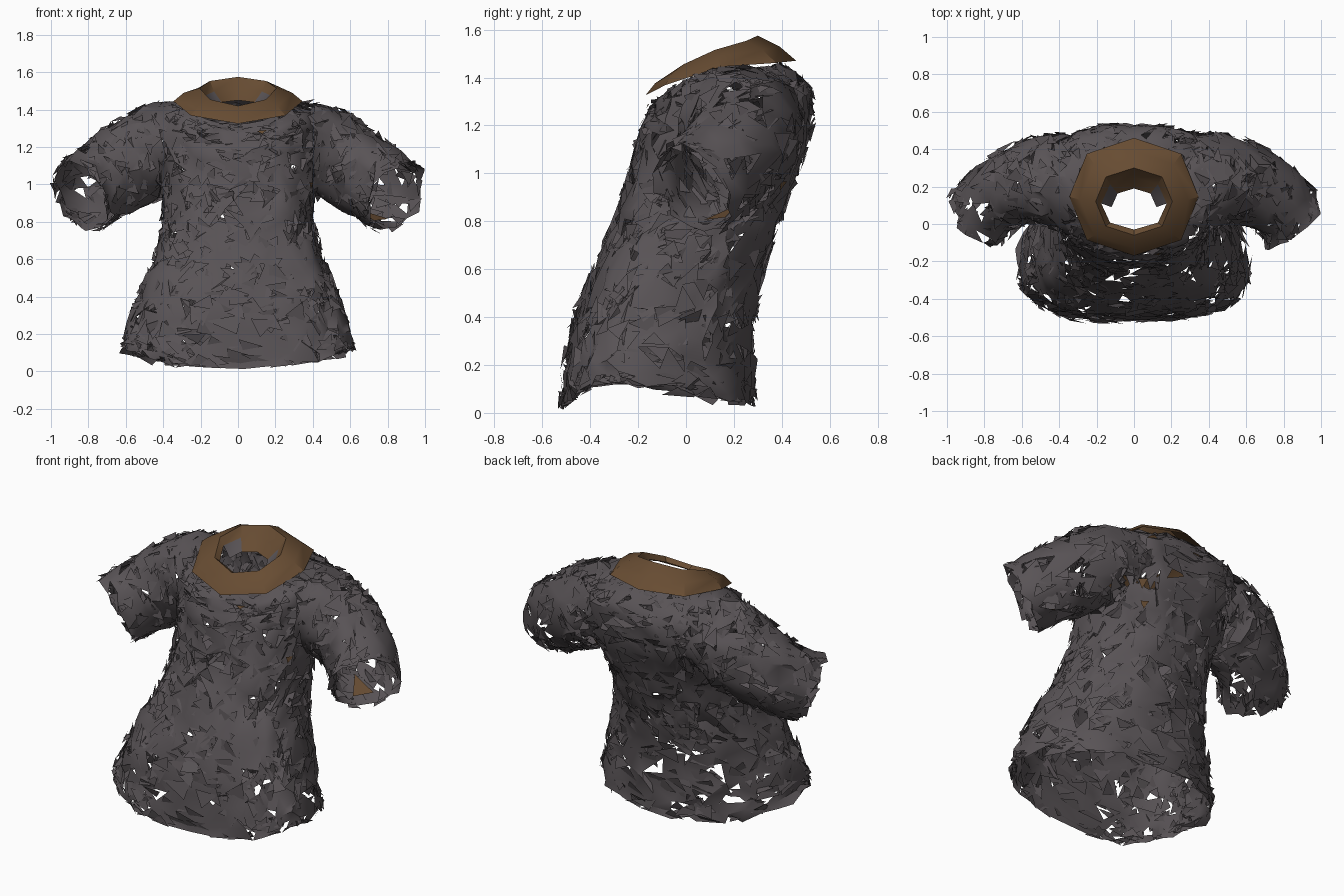
import bpy, bmesh, math, random
from mathutils import Vector

if "Cube" in bpy.data.objects:
    bpy.data.objects.remove(bpy.data.objects["Cube"])

random.seed(7)
rnd = random.uniform


def material(name, rgb):
    m = bpy.data.materials.new(name)
    m.diffuse_color = (*rgb, 1)
    m.use_nodes = True
    m.node_tree.nodes["Principled BSDF"].inputs["Base Color"].default_value = m.diffuse_color
    return m


GREY = material("dark grey mail", (0.098, 0.086, 0.092))
BROWN = material("brown leather", (0.135, 0.072, 0.032))


def spline(rows, v):
    """Smooth interpolation through the rows, v from 0 to 1."""
    n = len(rows) - 1
    f = max(0.0, min(1.0, v)) * n
    i = min(int(f), n - 1)
    t = f - i
    a, b, c, d = (rows[max(0, min(n, k))] for k in (i - 1, i, i + 1, i + 2))
    return [0.5 * (2 * q + (r - p) * t + (2 * p - 5 * q + 4 * r - s) * t * t
                   + (3 * q - p - 3 * r + s) * t ** 3)
            for p, q, r, s in zip(a, b, c, d)]


def power(x, e):
    return math.copysign(abs(x) ** e, x)


# half width, front y, widest y, back y, front z, side z, back z
TORSO = [(.62, -.525, -.25, .29, .015, .13, .035), (.59, -.505, -.24, .29, .20, .25, .20),
         (.52, -.46, -.19, .29, .42, .45, .42), (.44, -.375, -.09, .33, .62, .65, .62),
         (.40, -.295, .02, .40, .82, .84, .82), (.41, -.23, .11, .47, 1.02, 1.0, 1.02),
         (.43, -.19, .165, .525, 1.18, 1.2, 1.22), (.42, -.15, .17, .50, 1.27, 1.36, 1.38),
         (.30, -.105, .15, .40, 1.33, 1.43, 1.475)]
# centre, direction, horizontal radius, upright radius
SLEEVE = [(.24, .20, 1.25, 1, 0, 0, .28, .195), (.38, .22, 1.205, 1, -.05, -.2, .265, .235),
          (.53, .23, 1.14, .9, -.2, -.4, .23, .24), (.71, .16, 1.03, .75, -.45, -.5, .20, .22),
          (.845, .03, .93, .63, -.63, -.43, .19, .205)]


def torso_point(u, v):
    hw, yf, yc, yb, zf, zs, zb = spline(TORSO, v)
    c, s = math.cos(u * math.tau), math.sin(u * math.tau)
    # boxier across the hem and the shoulder blades, rounder at the chest
    bulge = max(0, 1 - abs(v - .78) / .22)
    e = 0.8 + 0.08 * v
    if s > 0:
        e = 0.92 - 0.35 * bulge * min(1, s * 4)
    drop = 2 if s < 0 else .7 + 1.3 * min(1, v * 3)
    z = zs + ((zf if s < 0 else zb) - zs) * abs(s) ** drop
    return Vector((hw * power(c, e), yc + ((yb - yc) if s > 0 else (yc - yf)) * power(s, e), z))


def sleeve_point(side):
    def point(u, v):
        r = spline(SLEEVE, v)
        n = Vector(r[3:6]).normalized()
        up = (Vector((0, 0, 1)) - n * n.z).normalized()
        a = u * math.tau
        p = Vector(r[:3]) + up.cross(n) * (r[6] * math.cos(a)) + up * (r[7] * math.sin(a))
        p.x *= side
        return p
    return point


def in_armhole(p):
    return abs(p.x) > .33 and ((p.y - .21) / .2) ** 2 + ((p.z - 1.19) / .2) ** 2 < 1


def inside_body(p):
    return abs(p.x) < .40 and p.z < 1.34 and p.y < .43


def crumpled_shell(name, point, nu, nv, shards, flip, cut, spots):
    """Jittered open tube with gaps, covered in tilted loose scraps."""
    bm = bmesh.new()

    def place(u, v, depth):
        d = 0.004
        v = max(0.0, min(1.0, v))
        v0, v1 = max(0, v - d), min(1, v + d)
        n = (point(u + d, v) - point(u - d, v)).cross(point(u, v1) - point(u, v0))
        if name == "torso" and v > .92:
            depth = -abs(depth)
        return point(u, v) + n.normalized() * (-depth if flip else depth)

    def add(vs, mat=0):
        bm.faces.new(vs[::-1] if flip else vs).material_index = mat

    # base sheet
    grid = []
    for j in range(nv + 1):
        grid.append([bm.verts.new(place((i + 0.5 * (j % 2) + rnd(-.38, .38)) / nu,
                                        (j + rnd(-.38, .38)) / nv, rnd(-.02, .014)))
                     for i in range(nu)])
    for j in range(nv):
        for i in range(nu):
            k = (i + 1) % nu
            a, b, c, d = grid[j][i], grid[j][k], grid[j + 1][k], grid[j + 1][i]
            if cut((a.co + b.co + c.co + d.co) / 4):
                continue
            tris = ((a, b, d), (b, c, d)) if j % 2 == 0 else ((a, b, c), (a, c, d))
            for t in tris:
                if random.random() > 0.09:
                    add(list(t))
    # loose scraps
    for _ in range(shards):
        u, v, a0 = random.random(), random.random(), rnd(0, math.tau)
        if cut(point(u, v)):
            continue
        vs = []
        for k in range(3):
            a, r = a0 + k * math.tau / 3 + rnd(-.4, .4), rnd(.4, .95)
            vs.append(bm.verts.new(place(u + r * math.cos(a) / nu, v + r * math.sin(a) / nv,
                                         rnd(-.03, .02))))
        add(vs)
    # brown underlayer glimpsed in a few places
    for u, v, size, depth in spots:
        add([bm.verts.new(place(u + size * math.cos(a) / nu, v + size * math.sin(a) / nv, depth))
             for a in (.5, 2.6, 4.7)], 1)
    # ragged points along the open edge
    edge, inner = (0, 1) if name == "torso" else (nv, nv - 1)
    for w, q in zip(grid[edge], grid[inner]):
        w.co += (w.co - q.co).normalized() * rnd(-.025, .03)
        w.co.z = max(w.co.z, 0.0)
    return finish(name, bm, 40)


def finish(name, bm, angle):
    bmesh.ops.delete(bm, geom=[v for v in bm.verts if not v.link_faces], context='VERTS')
    me = bpy.data.meshes.new(name)
    bm.to_mesh(me)
    bm.free()
    me.materials.append(GREY)
    me.materials.append(BROWN)
    ob = bpy.data.objects.new(name, me)
    bpy.context.collection.objects.link(ob)
    bpy.ops.object.select_all(action='DESELECT')
    ob.select_set(True)
    bpy.context.view_layer.objects.active = ob
    bpy.ops.object.shade_smooth_by_angle(angle=math.radians(angle))
    return ob


# body and both sleeves
crumpled_shell("torso", torso_point, 34, 23, 1300, False, in_armhole,
               [(.79, .87, .4, .02), (.93, .62, .4, .018), (.14, .66, .5, .018), (.15, .59, .4, .018)])
crumpled_shell("left_sleeve", sleeve_point(1), 18, 12, 330, False, inside_body,
               [(.76, .87, 1.3, -.035)])
crumpled_shell("right_sleeve", sleeve_point(-1), 18, 12, 330, True, inside_body, [])

# leather collar with turned-in lip and a scrap of lining behind the neck
# half width, front y, back y, front z, side z, back z
COLLAR = [(.345, -.17, .46, 1.325, 1.445, 1.47), (.29, -.13, .39, 1.375, 1.49, 1.53),
          (.205, -.06, .30, 1.42, 1.515, 1.575), (.175, -.03, .25, 1.405, 1.475, 1.51),
          (.12, -.01, .19, 1.38, 1.42, 1.45)]
SIDES = 8
bm = bmesh.new()
rings = []
for hw, yf, yb, zf, zs, zb in COLLAR:
    ring = []
    for i in range(SIDES):
        c, s = math.cos(i * math.tau / SIDES), math.sin(i * math.tau / SIDES)
        z = zs + ((zf if s < 0 else zb) - zs) * abs(s) ** 1.3
        ring.append(bm.verts.new((hw * power(c, .9), (yf + yb) / 2 + (yb - yf) / 2 * power(s, .9), z)))
    rings.append(ring)
for j, (lo, hi) in enumerate(zip(rings, rings[1:])):
    for i in range(SIDES):
        k = (i + 1) % SIDES
        if j == 3 and i not in (0, 1, 2, 3):
            continue
        grey = j == 3 and i in (0, 3)
        bm.faces.new((lo[i], lo[k], hi[k], hi[i])).material_index = 0 if grey else 1
finish("collar", bm, 30)
